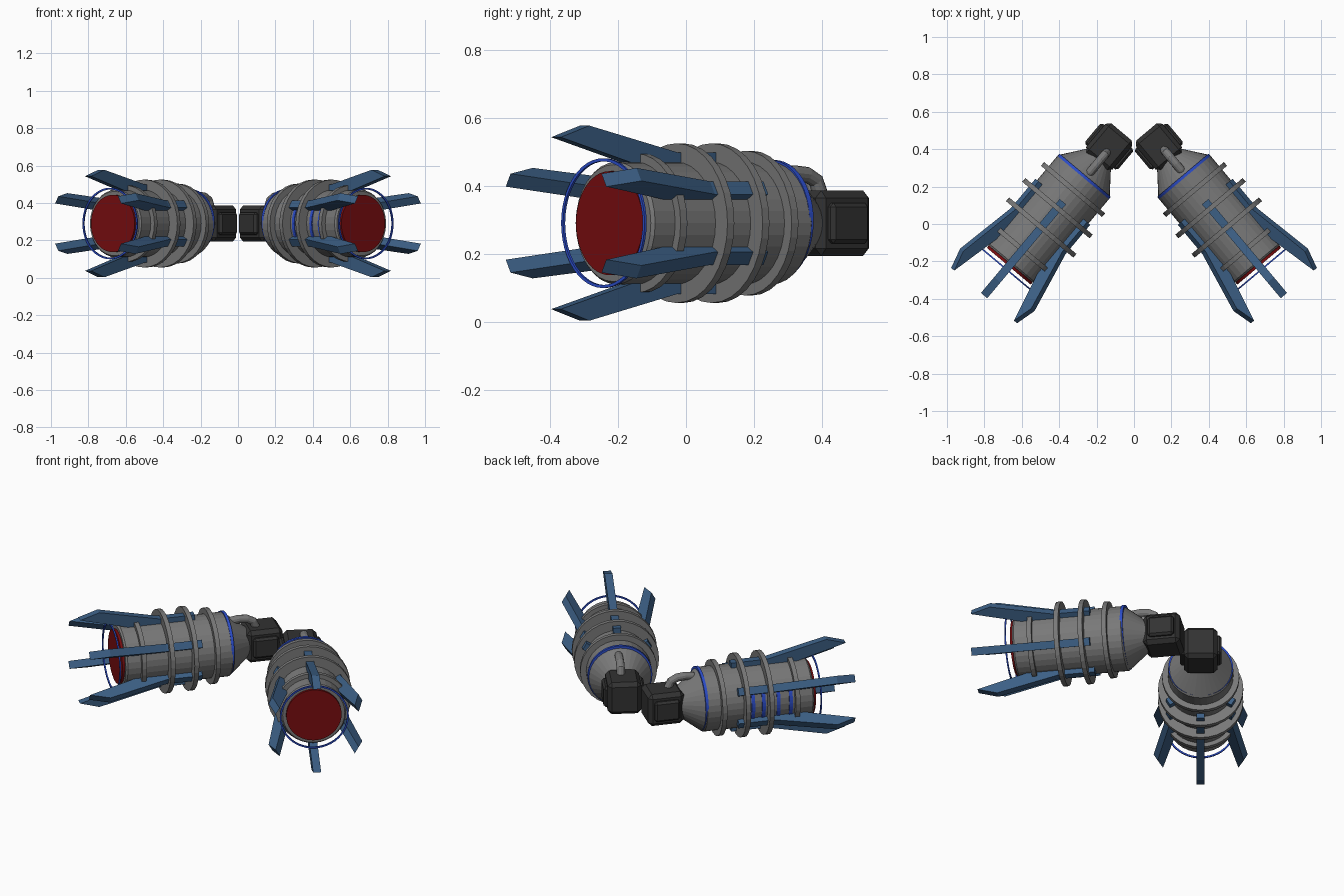
import bpy, bmesh, math
from mathutils import Matrix, Vector

if "Cube" in bpy.data.objects:
    bpy.data.objects.remove(bpy.data.objects["Cube"])

# Local frame of one thruster: y runs backwards from the fin tips, x sideways, z up
TIP = (0.795, -0.375, 0.29)
ANGLE = math.radians(40)


def material(name, rgb):
    m = bpy.data.materials.new(name)
    m.diffuse_color = (*rgb, 1)
    m.use_nodes = True
    m.node_tree.nodes["Principled BSDF"].inputs["Base Color"].default_value = m.diffuse_color
    return m


GREY = material("metal grey", (0.19, 0.19, 0.19))
STEEL = material("steel blue", (0.045, 0.115, 0.235))
BLUE = material("bright blue", (0.025, 0.075, 0.60))
RED = material("dark red", (0.19, 0.004, 0.005))
DARK = material("charcoal", (0.032, 0.032, 0.032))


def place(name, bm, mat):
    """Put the part on both thrusters (rotated copies, not mirrored)."""
    bmesh.ops.recalc_face_normals(bm, faces=bm.faces)
    me = bpy.data.meshes.new(name)
    bm.to_mesh(me)
    bm.free()
    me.materials.append(mat)
    for side, sign in (("right", 1), ("left", -1)):
        ob = bpy.data.objects.new(f"{name}_{side}", me)
        bpy.context.collection.objects.link(ob)
        ob.matrix_world = (Matrix.Translation((sign * TIP[0], TIP[1], TIP[2]))
                           @ Matrix.Rotation(sign * ANGLE, 4, 'Z'))


def lathe(bm, profile, closed=False, start=0, sweep=360, n=32, z=0):
    """Turn (y, radius) points around the y axis."""
    full = sweep == 360
    cols = []
    for i in range(n if full else n + 1):
        a = math.radians(start + sweep * i / n)
        cols.append([bm.verts.new((r * math.cos(a), y, r * math.sin(a) + z)) for y, r in profile])
    k = len(profile)
    for i in range(n):
        a, b = cols[i], cols[(i + 1) % len(cols)]
        for j in range(k if closed else k - 1):
            q = (j + 1) % k
            bm.faces.new((a[j], a[q], b[q], b[j]))
    if not closed:
        for j in (0, k - 1):
            bm.faces.new([c[j] for c in cols])
    elif not full:
        bm.faces.new(cols[0])
        bm.faces.new(cols[-1])


def band(y, r0, r1, width):
    h = width / 2
    return [(y - h, r0), (y - h, r1), (y + h, r1), (y + h, r0)]


def box(bm, centre, size, bevel):
    v = bmesh.ops.create_cube(bm, size=1)["verts"]
    for p in v:
        p.co = Vector(centre) + Vector([p.co[i] * size[i] for i in range(3)])
    edges = list({e for p in v for e in p.link_edges})
    bmesh.ops.bevel(bm, geom=edges, offset=bevel, segments=1, affect='EDGES')


# Main body: cylinder with a tapered rear
bm = bmesh.new()
lathe(bm, [(0.21, 0.172), (0.22, 0.18), (0.82, 0.18), (0.93, 0.095), (0.97, 0.065)])
place("thruster_body", bm, GREY)

# Reinforcing hoops
bm = bmesh.new()
for y, r in ((0.31, 0.205), (0.465, 0.235), (0.60, 0.235), (0.73, 0.213)):
    lathe(bm, band(y, 0.17, r, 0.026), closed=True)
place("body_hoops", bm, GREY)

# Red exhaust disc
bm = bmesh.new()
lathe(bm, [(0.195, 0.153), (0.215, 0.153)], n=48)
place("exhaust_disc", bm, RED)

# Thin blue ring floating before the nozzle, held by the fins
bm = bmesh.new()
lathe(bm, band(0.174, 0.182, 0.191, 0.008), closed=True, n=48)
place("nozzle_ring", bm, BLUE)

# Blue ring at the shoulder, set slightly high so it sinks in below
bm = bmesh.new()
lathe(bm, band(0.822, 0.165, 0.179, 0.016), closed=True, n=48, z=0.007)
place("shoulder_ring", bm, BLUE)

# Four blue vent stripes on one flank
bm = bmesh.new()
for y in (0.345, 0.415, 0.50, 0.56):
    lathe(bm, band(y, 0.176, 0.184, 0.020), closed=True, start=155, sweep=50, n=8)
place("vent_stripes", bm, BLUE)

# Six flared fins
FIN = [(-0.01, 0.253), (0.10, 0.287), (0.44, 0.208), (0.645, 0.208), (0.645, 0.165), (0.31, 0.165)]
bm = bmesh.new()
for i in range(6):
    rot = Matrix.Rotation(math.radians(60 * i), 3, 'Y')
    a, b = [[bm.verts.new(rot @ Vector((x, y, r))) for y, r in FIN] for x in (-0.022, 0.022)]
    bm.faces.new(a)
    bm.faces.new(b[::-1])
    for j in range(6):
        k = (j + 1) % 6
        bm.faces.new((a[j], b[j], b[k], a[k]))
place("fins", bm, STEEL)

# Mounting block with a raised pad on either side
bm = bmesh.new()
box(bm, (0, 1.03, 0), (0.186, 0.205, 0.192), 0.022)
for s in (-1, 1):
    box(bm, (s * 0.09, 1.03, 0), (0.05, 0.145, 0.12), 0.012)
place("mounting_block", bm, DARK)

# Curved feed pipe from the cone to the block
PATH = [(0.83, 0.13), (0.86, 0.142), (0.90, 0.147), (0.945, 0.143), (0.98, 0.125), (1.0, 0.08)]
bm = bmesh.new()
rings = []
for i, (y, z) in enumerate(PATH):
    p, q = PATH[max(i - 1, 0)], PATH[min(i + 1, len(PATH) - 1)]
    t = Vector((0, q[0] - p[0], q[1] - p[1])).normalized()
    up = Vector((0, -t.z, t.y))
    ring = []
    for k in range(12):
        a = math.tau * k / 12
        ring.append(bm.verts.new(Vector((0.01, y, z)) + 0.023 * (math.cos(a) * up + math.sin(a) * Vector((1, 0, 0)))))
    rings.append(ring)
for a, b in zip(rings, rings[1:]):
    for k in range(12):
        bm.faces.new((a[k], a[(k + 1) % 12], b[(k + 1) % 12], b[k]))
bm.faces.new(rings[0])
bm.faces.new(rings[-1])
place("feed_pipe", bm, GREY)
